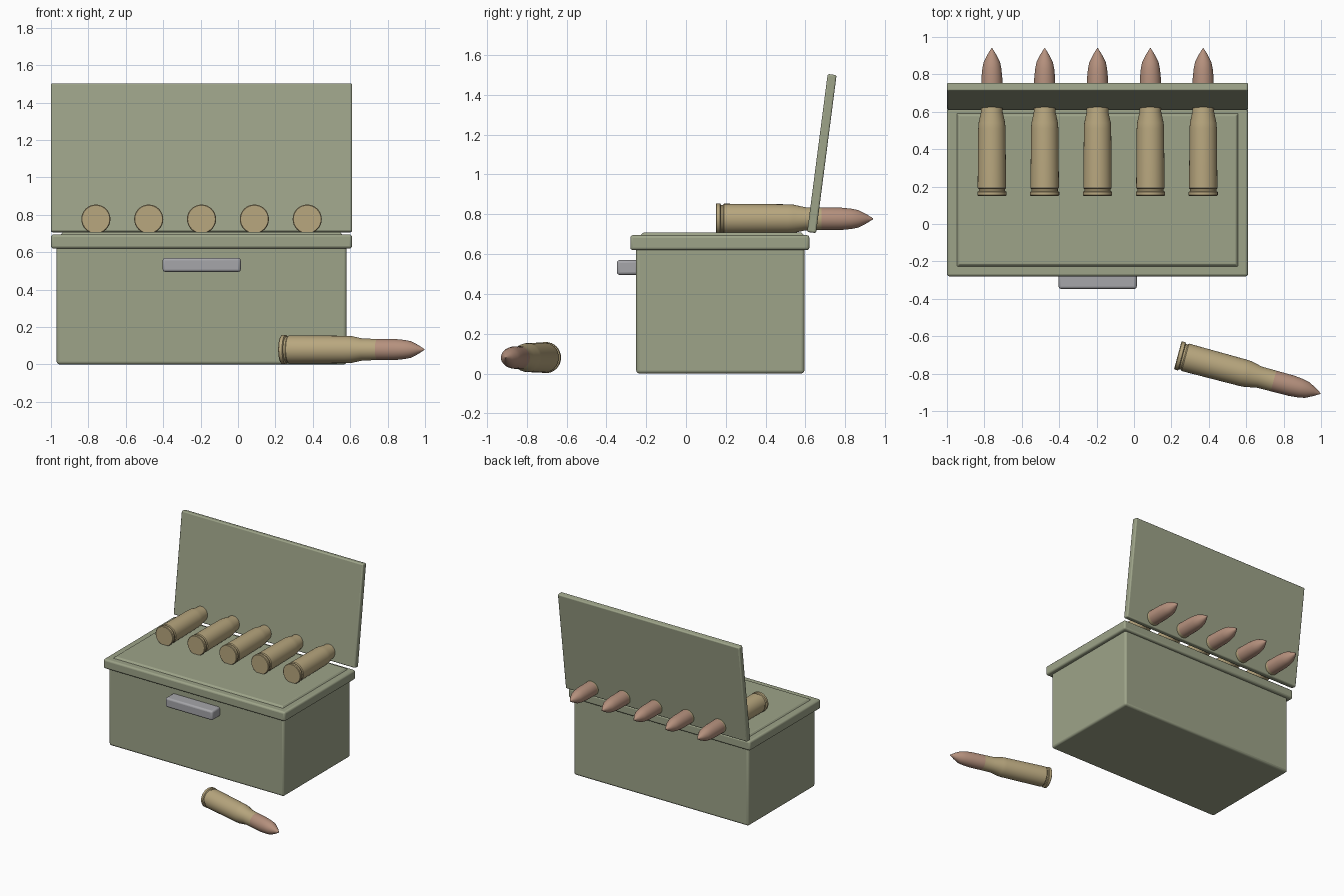
import bpy, bmesh, math
from mathutils import Matrix, Vector

cube = bpy.data.objects.get("Cube")
if cube:
    bpy.data.objects.remove(cube, do_unlink=True)


def material(name, rgb):
    m = bpy.data.materials.new(name)
    m.use_nodes = True
    m.diffuse_color = (*rgb, 1)
    bsdf = m.node_tree.nodes["Principled BSDF"]
    bsdf.inputs["Base Color"].default_value = (*rgb, 1)
    bsdf.inputs["Roughness"].default_value = 0.6
    return m


OLIVE = material("olive paint", (0.34, 0.37, 0.25))
BRASS = material("brass", (0.48, 0.385, 0.21))
COPPER = material("copper", (0.46, 0.28, 0.205))
STEEL = material("grey steel", (0.38, 0.38, 0.40))


def finish(name, bm, mats, bevel=0.0):
    bmesh.ops.recalc_face_normals(bm, faces=bm.faces)
    mesh = bpy.data.meshes.new(name)
    bm.to_mesh(mesh)
    bm.free()
    obj = bpy.data.objects.new(name, mesh)
    bpy.context.collection.objects.link(obj)
    for m in mats:
        mesh.materials.append(m)
    if bevel:
        mod = obj.modifiers.new("Bevel", "BEVEL")
        mod.width = bevel
        mod.segments = 3
    bpy.ops.object.select_all(action="DESELECT")
    obj.select_set(True)
    bpy.context.view_layer.objects.active = obj
    bpy.ops.object.shade_smooth_by_angle(angle=math.radians(35))
    return obj


def box(name, low, high, mat, bevel, taper=0.0):
    """Box between two corners; taper pulls the top edges inward."""
    low, high = Vector(low), Vector(high)
    size = high - low
    bm = bmesh.new()
    bmesh.ops.create_cube(bm, size=1)
    for v in bm.verts:
        top = v.co.z > 0
        v.co = Vector(c * s for c, s in zip(v.co, size))
        if top:
            v.co.x -= math.copysign(taper, v.co.x)
            v.co.y -= math.copysign(taper, v.co.y)
    obj = finish(name, bm, [mat], bevel)
    obj.location = (low + high) / 2
    return obj


# Cartridge outline: distance from the base, radius
CASE_END = 0.53
PROFILE = [(0, 0.074), (0.004, 0.078), (0.022, 0.078), (0.026, 0.07),
           (0.036, 0.07), (0.042, 0.076), (0.36, 0.073), (0.39, 0.071),
           (0.45, 0.058), (CASE_END, 0.057), (0.63, 0.056), (0.68, 0.051),
           (0.715, 0.044), (0.755, 0.024), (0.79, 0.002)]


def cartridge(name, base, heading):
    """Turned cartridge lying along +y, swung about z by heading degrees."""
    bm = bmesh.new()
    sides = 32
    rings = []
    for y, r in PROFILE:
        rings.append([bm.verts.new((r * math.cos(2 * math.pi * i / sides), y,
                                    r * math.sin(2 * math.pi * i / sides)))
                      for i in range(sides)])
    for (y, _), a, b in zip(PROFILE, rings, rings[1:]):
        for i in range(sides):
            j = (i + 1) % sides
            face = bm.faces.new((a[i], a[j], b[j], b[i]))
            face.material_index = int(y >= CASE_END)
    bm.faces.new(rings[0])
    bm.faces.new(rings[-1]).material_index = 1
    obj = finish(name, bm, [BRASS, COPPER])
    obj.matrix_world = (Matrix.Translation(base)
                        @ Matrix.Rotation(math.radians(heading), 4, "Z"))
    return obj


# Container with its rim and slightly raised top
box("box_body", (-0.97, -0.25, 0), (0.58, 0.595, 0.66), OLIVE, 0.016)
box("box_rim", (-1.0, -0.28, 0.62), (0.61, 0.62, 0.695), OLIVE, 0.014)
box("box_top_panel", (-0.96, -0.24, 0.68), (0.57, 0.605, 0.708), OLIVE, 0.004, 0.025)

# Open lid, leaning back
lid = box("open_lid", (-1.0, 0.66, 0.705), (0.61, 0.705, 1.505), OLIVE, 0.009)
lid.rotation_euler.x = math.radians(-7.4)

# Latch on the front
box("front_latch", (-0.403, -0.347, 0.495), (0.015, -0.24, 0.57), STEEL, 0.014)

# Row of cartridges on top, and a loose one on the ground
for n in range(5):
    cartridge(f"cartridge_{n + 1}", (-0.76 + 0.2825 * n, 0.15, 0.777), 0)
cartridge("loose_cartridge", (0.234, -0.702, 0.08), -105)
